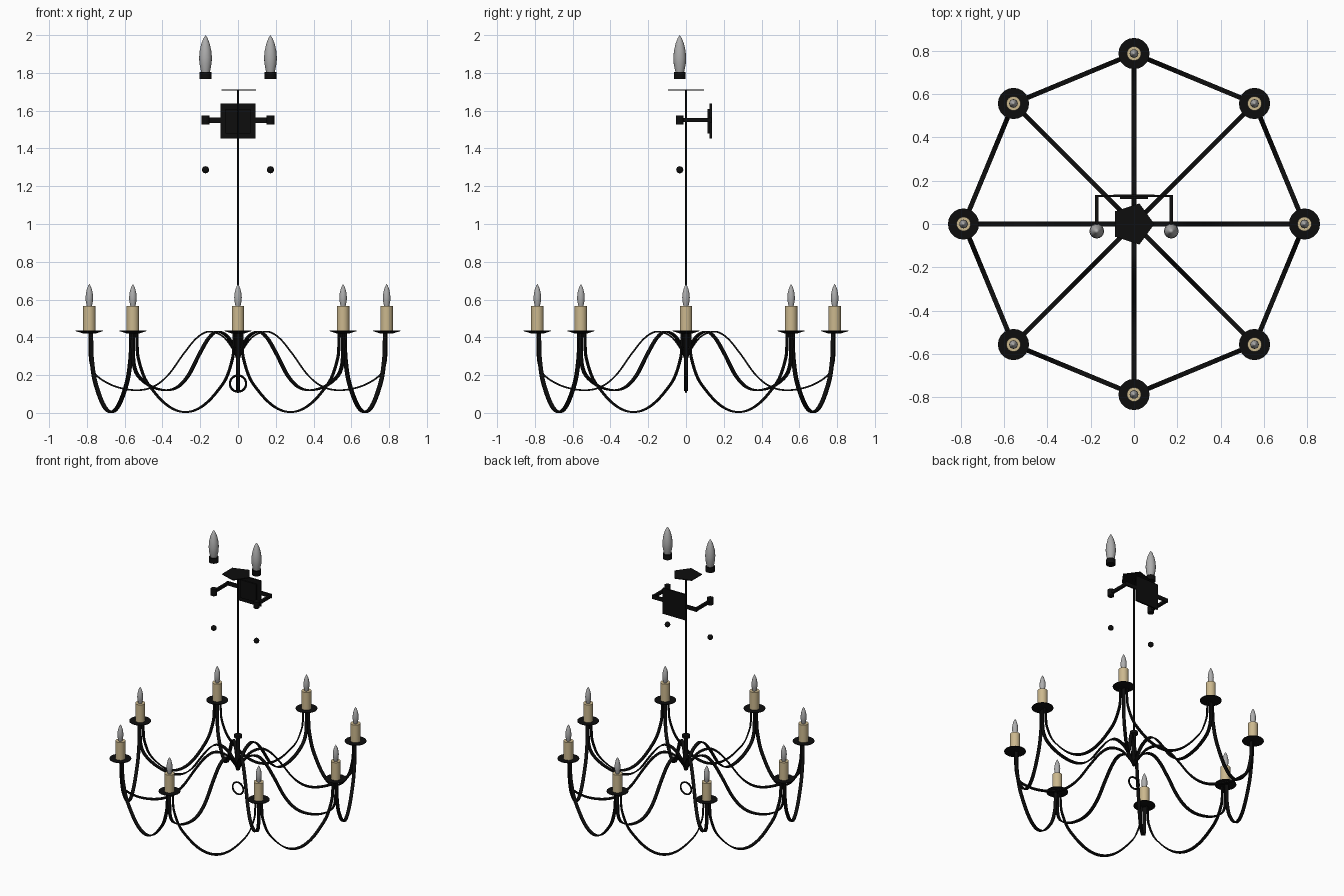
import bpy, bmesh, math
from mathutils import Vector

cube = bpy.data.objects.get("Cube")
if cube:
    bpy.data.objects.remove(cube, do_unlink=True)


def material(name, rgb):
    m = bpy.data.materials.new(name)
    m.use_nodes = True
    color = (*rgb, 1)
    m.diffuse_color = color
    m.node_tree.nodes["Principled BSDF"].inputs["Base Color"].default_value = color
    return m


iron = material("black iron", (0.004, 0.004, 0.004))
wax = material("candle wax", (0.6, 0.48, 0.27))
glass = material("bulb glass", (0.42, 0.42, 0.42))


def finish(name, bm, mat, smooth=True):
    bmesh.ops.remove_doubles(bm, verts=bm.verts, dist=0.0002)
    bmesh.ops.recalc_face_normals(bm, faces=bm.faces)
    mesh = bpy.data.meshes.new(name)
    bm.to_mesh(mesh)
    bm.free()
    mesh.materials.append(mat)
    ob = bpy.data.objects.new(name, mesh)
    bpy.context.collection.objects.link(ob)
    if smooth:
        bpy.ops.object.select_all(action='DESELECT')
        bpy.context.view_layer.objects.active = ob
        ob.select_set(True)
        bpy.ops.object.shade_smooth_by_angle(angle=math.radians(40))
    return ob


def lathe(name, profile, center, mat, sides=16, smooth=True):
    """Spin (radius, height) points about a vertical axis."""
    bm = bmesh.new()
    verts = [bm.verts.new((r, 0, z)) for r, z in profile]
    edges = [bm.edges.new(pair) for pair in zip(verts, verts[1:])]
    bmesh.ops.spin(bm, geom=verts + edges, cent=(0, 0, 0), axis=(0, 0, 1),
                   angle=2 * math.pi, steps=sides)
    bmesh.ops.translate(bm, verts=bm.verts, vec=center)
    return finish(name, bm, mat, smooth)


def cylinder(name, radius, z0, z1, center, mat, sides=16, smooth=True):
    return lathe(name, [(0, z0), (radius, z0), (radius, z1), (0, z1)],
                 center, mat, sides, smooth)


def box(name, size, center):
    bm = bmesh.new()
    bmesh.ops.create_cube(bm, size=1)
    bmesh.ops.scale(bm, verts=bm.verts, vec=size)
    bmesh.ops.translate(bm, verts=bm.verts, vec=center)
    return finish(name, bm, iron, False)


def smooth_path(points, steps=7):
    """Catmull-Rom through 2D points."""
    p = [Vector(q) for q in points]
    p = [2 * p[0] - p[1]] + p + [2 * p[-1] - p[-2]]
    out = []
    for a, b, c, d in zip(p, p[1:], p[2:], p[3:]):
        for i in range(steps):
            t = i / steps
            out.append(0.5 * (2 * b + (c - a) * t + (2 * a - 5 * b + 4 * c - d) * t ** 2
                              + (3 * b - a - 3 * c + d) * t ** 3))
    return out + [p[-2]]


def strap(name, points, origin, along, width=0.022, thick=0.009):
    """Flat bar following (distance, height) points in a vertical plane."""
    bm = bmesh.new()
    path = smooth_path(points)
    up = Vector((0, 0, 1))
    side = up.cross(along) * width / 2
    rings = []
    for i, q in enumerate(path):
        tangent = (path[min(i + 1, len(path) - 1)] - path[max(i - 1, 0)]).normalized()
        normal = (up * tangent.x - along * tangent.y) * thick / 2
        mid = origin + along * q.x + up * q.y
        rings.append([bm.verts.new(mid + side * a + normal * b)
                      for a, b in ((-1, -1), (1, -1), (1, 1), (-1, 1))])
    for r, s in zip(rings, rings[1:]):
        for k in range(4):
            bm.faces.new((r[k], r[(k + 1) % 4], s[(k + 1) % 4], s[k]))
    bm.faces.new(rings[0])
    bm.faces.new(rings[-1])
    return finish(name, bm, iron)


def bulb(name, center, radius, height):
    shape = [(0, 0), (0.6, 0), (0.75, 0.1), (0.95, 0.27), (1, 0.42), (0.9, 0.6),
             (0.65, 0.78), (0.32, 0.92), (0, 1)]
    return lathe(name, [(r * radius, z * height) for r, z in shape], center, glass)


# Radial arms, candles and hanging swags
COUNT, RADIUS = 8, 0.787
arm = [(0, 0.29), (0.025, 0.335), (0.08, 0.405), (0.155, 0.43), (0.22, 0.395),
       (0.29, 0.31), (0.37, 0.2), (0.45, 0.138), (0.54, 0.12), (0.65, 0.14),
       (0.74, 0.19), (0.778, 0.25), (0.787, 0.33), (0.787, 0.43)]
tray = [(0, -0.012), (0.035, -0.012), (0.072, 0), (0.072, 0.004), (0, 0.004)]
spots = [Vector((math.cos(a), math.sin(a), 0)) * RADIUS
         for a in (2 * math.pi * i / COUNT for i in range(COUNT))]

for i, spot in enumerate(spots):
    strap(f"arm_{i}", arm, Vector(), spot.normalized())

    step = spots[(i + 1) % COUNT] - spot
    span = step.length
    half = [(0.022, 0.43), (0.024, 0.36), (0.031, 0.29)]
    half += [(span * f, 0.0045 + 0.3 * (1 - 2 * f) ** 2) for f in (0.11, 0.2, 0.3, 0.4)]
    swag = half + [(span / 2, 0.0045)] + [(span - s, z) for s, z in reversed(half)]
    strap(f"swag_{i}", swag, spot, step.normalized())

    lathe(f"drip_tray_{i}", tray, spot + Vector((0, 0, 0.433)), iron, 20)
    cylinder(f"candle_{i}", 0.033, 0.437, 0.565, spot, wax)
    bulb(f"candle_bulb_{i}", spot + Vector((0, 0, 0.56)), 0.02, 0.122)

# Central hub, rod and ceiling plate
lathe("hub", [(0, 0.285), (0.015, 0.3), (0.024, 0.36), (0.014, 0.43), (0.012, 0.52),
              (0.026, 0.525), (0.026, 0.545), (0, 0.555)], (0, 0, 0), iron)
cylinder("hanging_rod", 0.005, 0.5, 1.71, (0, 0, 0), iron, 10)
cylinder("ceiling_plate", 0.1, 1.708, 1.713, (-0.006, 0, 0), iron, 5, False)

# Loose ring under the hub
bpy.ops.mesh.primitive_torus_add(major_radius=0.043, minor_radius=0.006, major_segments=28,
                                 minor_segments=8, location=(0, 0, 0.155),
                                 rotation=(math.pi / 2, 0, 0))
ring = bpy.context.object
ring.name = "lower_ring"
ring.data.materials.append(iron)
bpy.ops.object.shade_smooth_by_angle()

# Two-light wall bracket
box("wall_plate", (0.187, 0.012, 0.187), (0, 0.131, 1.545))
box("raised_plate", (0.13, 0.01, 0.13), (0, 0.12, 1.545))
box("cross_bar", (0.36, 0.01, 0.028), (0, 0.13, 1.55))
for side, x in (("left", 0.172), ("right", -0.172)):
    at = Vector((x, -0.033, 0))
    box(f"bracket_arm_{side}", (0.018, 0.163, 0.02), (x, 0.0485, 1.55))
    cylinder(f"bracket_cup_{side}", 0.021, 1.527, 1.575, at, iron)
    cylinder(f"bulb_socket_{side}", 0.031, 1.768, 1.805, at, iron)
    bulb(f"bracket_bulb_{side}", at + Vector((0, 0, 1.795)), 0.034, 0.205)
    ball = [(0.019 * math.sin(math.pi * k / 8), -0.019 * math.cos(math.pi * k / 8))
            for k in range(9)]
    lathe(f"drop_ball_{side}", ball, at + Vector((0, 0, 1.287)), iron)
